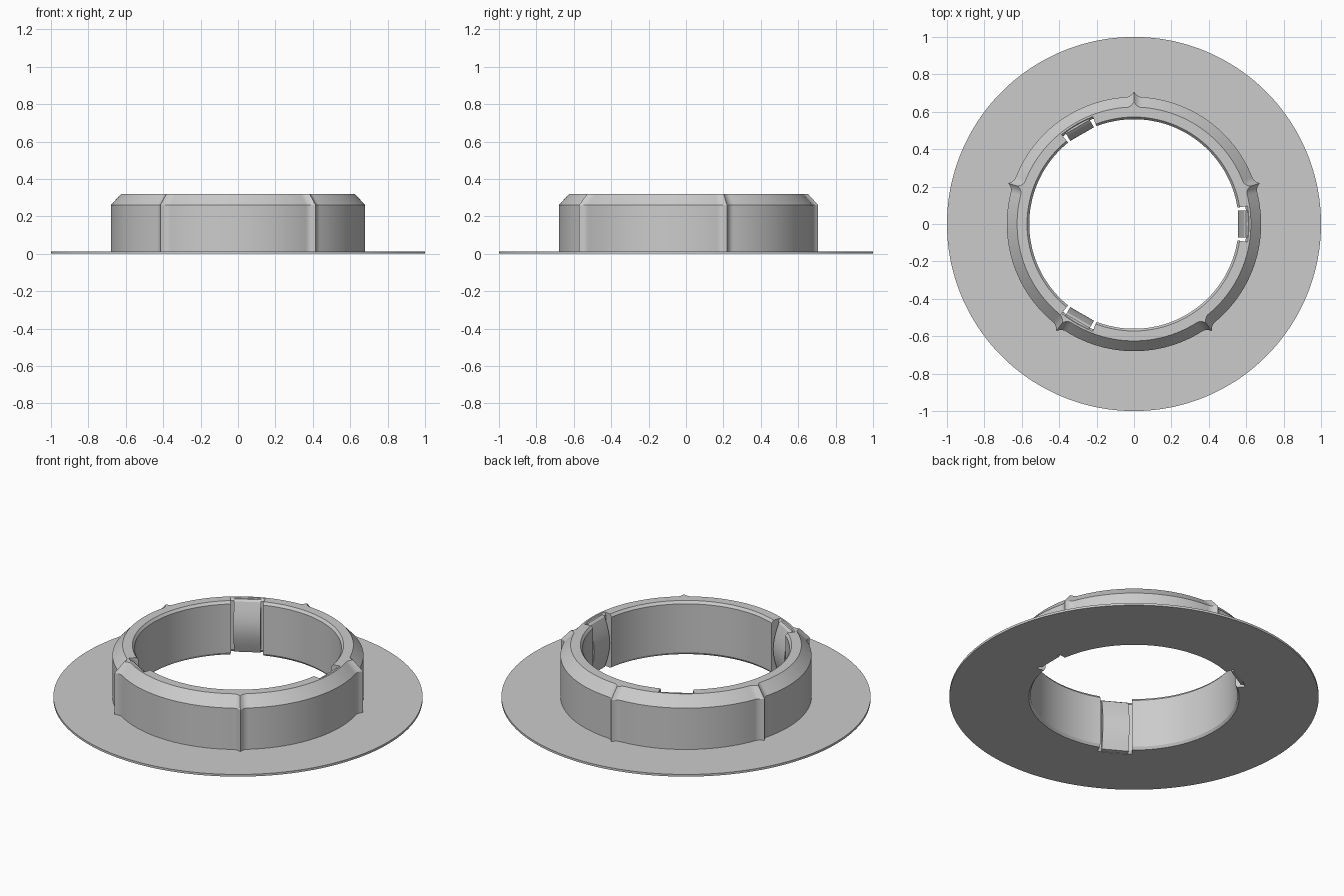
import bpy
import bmesh
from math import radians, cos, sin, pi
from mathutils import Matrix

cube = bpy.data.objects.get("Cube")
if cube:
    bpy.data.objects.remove(cube, do_unlink=True)

grey = bpy.data.materials.new("light grey plastic")
grey.use_nodes = True
colour = (0.6, 0.6, 0.6, 1)
grey.diffuse_color = colour
grey.node_tree.nodes["Principled BSDF"].inputs["Base Color"].default_value = colour

INNER, OUTER, RECESS, HEIGHT, PLATE = 0.56, 0.68, 0.615, 0.32, 0.013
CLIPS = (0, 120, 240)
RIBS = (18, 90, 162, 234, 306)
RIB_SHAPE = {0: 0.027, 1: 0.012, 2: 0.004}
SLOT = 9  # half angle of each clip opening


def finish(bm, name):
    bmesh.ops.recalc_face_normals(bm, faces=bm.faces)
    mesh = bpy.data.meshes.new(name)
    bm.to_mesh(mesh)
    bm.free()
    mesh.materials.append(grey)
    obj = bpy.data.objects.new(name, mesh)
    bpy.context.collection.objects.link(obj)
    bpy.ops.object.select_all(action="DESELECT")
    obj.select_set(True)
    bpy.context.view_layer.objects.active = obj
    bpy.ops.object.shade_smooth_by_angle(angle=radians(20))
    return obj


def offset_from(angle, centres):
    return min(abs((angle - c + 180) % 360 - 180) for c in centres)


def section(inner, rib):
    # Closed radial section of the flange and collar
    out = OUTER + rib
    return [(inner + 0.01, 0), (1, 0), (1, PLATE), (out, PLATE),
            (out, 0.26), (out - 0.055, HEIGHT),
            (inner + 0.012, HEIGHT), (inner, HEIGHT - 0.015), (inner, 0.015)]


# Flanged collar: swept section with pointed ribs and clip openings
bm = bmesh.new()
rings = []
for angle in range(360):
    gap = offset_from(angle, CLIPS)
    rib_at = offset_from(angle, RIBS)
    if angle % 2 and rib_at > 3 and gap != SLOT:
        continue
    wide, narrow = RECESS - 0.012, INNER
    if gap == SLOT:
        entering = offset_from(angle + 1, CLIPS) < gap
        radii = (narrow, wide) if entering else (wide, narrow)
    else:
        radii = (wide,) if gap < SLOT else (narrow,)
    c, s = cos(radians(angle)), sin(radians(angle))
    for inner in radii:
        points = section(inner, RIB_SHAPE.get(rib_at, 0))
        rings.append([bm.verts.new((r * c, r * s, z)) for r, z in points])
for i, ring in enumerate(rings):
    following = rings[(i + 1) % len(rings)]
    for j in range(len(ring)):
        k = (j + 1) % len(ring)
        bm.faces.new((ring[j], following[j], following[k], ring[k]))
bmesh.ops.remove_doubles(bm, verts=bm.verts, dist=0.00001)
finish(bm, "flanged_collar")

# Spring clips: bowed inward, one in each opening
for number, angle in enumerate(CLIPS, 1):
    bm = bmesh.new()
    bow = [(0.588 - 0.033 * sin(pi * t / 12), 0.005 + 0.3 * t / 12) for t in range(13)]
    outline = [(0.62, 0)] + bow + [(0.6, 0.315), (0.62, 0.315)]
    face = bm.faces.new([bm.verts.new((x, -0.073, z)) for x, z in outline])
    moved = bmesh.ops.extrude_face_region(bm, geom=[face])["geom"]
    verts = [v for v in moved if isinstance(v, bmesh.types.BMVert)]
    bmesh.ops.translate(bm, verts=verts, vec=(0, 0.146, 0))
    bm.transform(Matrix.Rotation(radians(angle), 4, "Z"))
    finish(bm, f"spring_clip_{number}")
